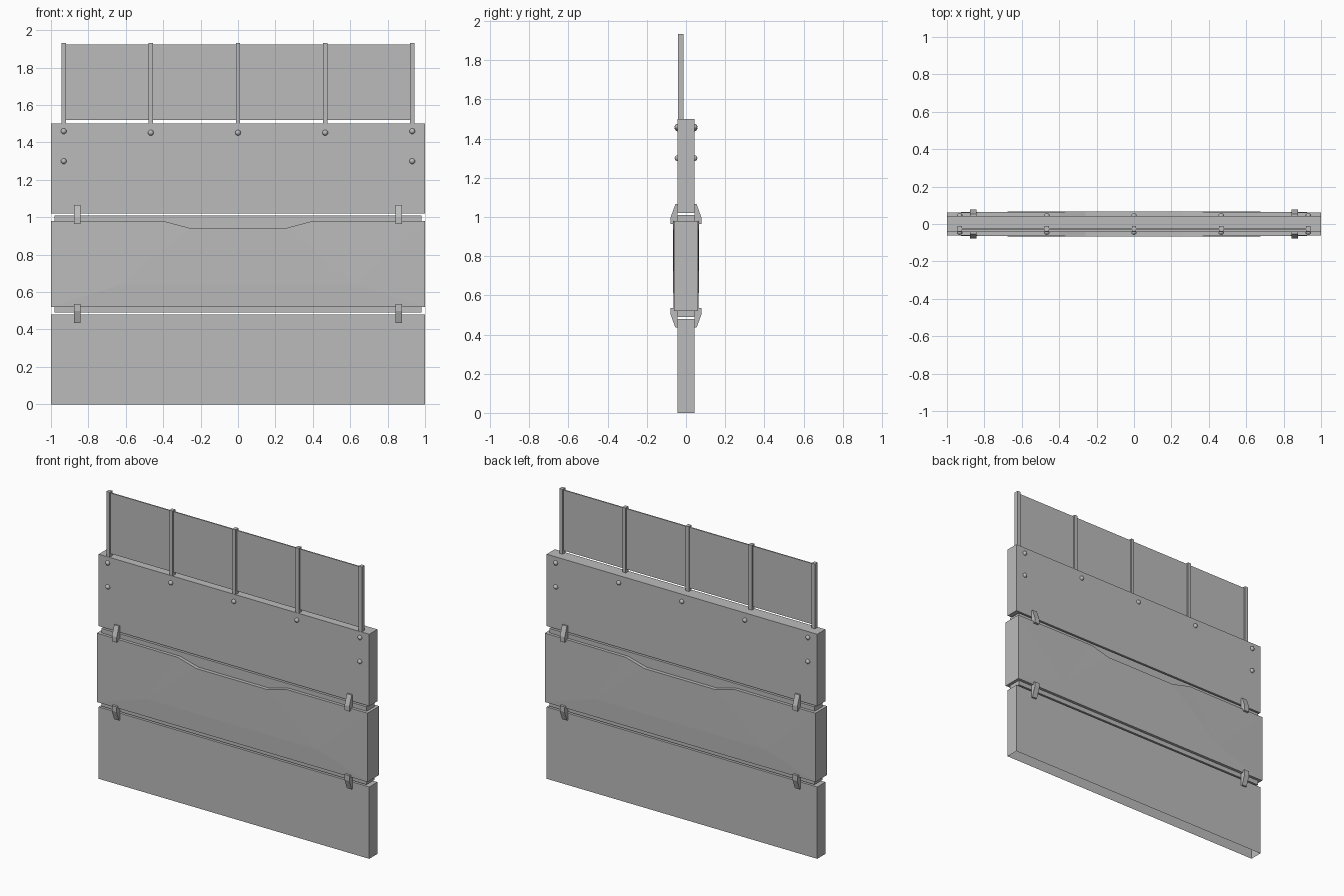
import bpy, bmesh
from math import radians

cube = bpy.data.objects.get("Cube")
if cube:
    bpy.data.objects.remove(cube, do_unlink=True)

grey = bpy.data.materials.new("plain grey")
grey.use_nodes = True
colour = (0.5, 0.5, 0.5, 1)
grey.diffuse_color = colour
grey.node_tree.nodes["Principled BSDF"].inputs["Base Color"].default_value = colour


def finish(name, bm):
    bmesh.ops.recalc_face_normals(bm, faces=bm.faces)
    mesh = bpy.data.meshes.new(name)
    bm.to_mesh(mesh)
    bm.free()
    mesh.materials.append(grey)
    obj = bpy.data.objects.new(name, mesh)
    bpy.context.collection.objects.link(obj)
    return obj


def box(name, x, y, z, open_bottom=False):
    """Box from (min, max) pairs on each axis."""
    bm = bmesh.new()
    bmesh.ops.create_cube(bm, size=1)
    for v in bm.verts:
        v.co = [r[0] + (c + 0.5) * (r[1] - r[0]) for c, r in zip(v.co, (x, y, z))]
    if open_bottom:
        low = [f for f in bm.faces if all(v.co.z < z[0] + 0.001 for v in f.verts)]
        bmesh.ops.delete(bm, geom=low, context='FACES_ONLY')
    return finish(name, bm)


def clip(name, x, side, flip):
    """Wedge clip that bridges two panels; flip mirrors it about mid height."""
    profile = [(0.043, 1.065), (0.054, 1.065), (0.078, 1.0),
               (0.078, 0.965), (0.043, 0.965)]
    bm = bmesh.new()
    verts = [bm.verts.new((x - 0.018, side * y, 1.5 - z if flip else z))
             for y, z in profile]
    face = bm.faces.new(verts)
    new = bmesh.ops.extrude_face_region(bm, geom=[face])["geom"]
    bmesh.ops.translate(bm, vec=(0.036, 0, 0),
                        verts=[v for v in new if isinstance(v, bmesh.types.BMVert)])
    finish(name, bm)


def bolt(name, x, side, z):
    bm = bmesh.new()
    bmesh.ops.create_uvsphere(bm, u_segments=12, v_segments=8, radius=0.015)
    bmesh.ops.translate(bm, vec=(x, side * 0.043, z), verts=bm.verts)
    obj = finish(name, bm)
    bpy.context.view_layer.objects.active = obj
    obj.select_set(True)
    bpy.ops.object.shade_smooth_by_angle(angle=radians(40))
    obj.select_set(False)


# Main slabs and the thinner core that shows in the seams
DEPTH = (-0.043, 0.043)
box("lower_panel", (-1, 1), DEPTH, (0, 0.48), open_bottom=True)
box("upper_panel", (-1, 1), DEPTH, (1.02, 1.5))
box("middle_core", (-0.98, 0.98), DEPTH, (0.49, 1.01))

# Middle panel with a shallow notch in its top edge and slightly bulged faces
outline = [(-1, 0.52, 0.062), (1, 0.52, 0.062), (1, 0.98, 0.062),
           (0.4, 0.98, 0.065), (0.26, 0.943, 0.067),
           (-0.26, 0.943, 0.067), (-0.4, 0.98, 0.065), (-1, 0.98, 0.062)]
bulge = [(-0.63, 0.64, 0.066), (0.63, 0.64, 0.066)]
bm = bmesh.new()
rims = []
for side in (-1, 1):
    rim = [bm.verts.new((x, side * y, z)) for x, z, y in outline]
    a, b = [bm.verts.new((x, side * y, z)) for x, z, y in bulge]
    rims.append(rim)
    for loop in ((rim[0], rim[1], b, a), (rim[1], rim[2], b),
                 (rim[2], rim[3], b), (rim[3], rim[4], b),
                 (rim[4], rim[5], a, b), (rim[5], rim[6], a),
                 (rim[6], rim[7], a), (rim[7], rim[0], a)):
        bm.faces.new(loop)
front, back = rims
for i in range(len(front)):
    j = (i + 1) % len(front)
    bm.faces.new((front[i], front[j], back[j], back[i]))
finish("middle_panel", bm)

# Clips and bolts on both faces
for side, face in ((-1, "front"), (1, "back")):
    for x, hand in ((-0.86, "right"), (0.86, "left")):
        clip(f"upper_clip_{face}_{hand}", x, side, False)
        clip(f"lower_clip_{face}_{hand}", x, side, True)
        bolt(f"low_bolt_{face}_{hand}", x * 1.083, side, 1.3)
    for i in range(-2, 3):
        bolt(f"top_bolt_{face}_{i + 3}", i * 0.466, side, 1.46 if abs(i) == 2 else 1.452)

# Screen on five posts along the top
box("screen", (-0.93, 0.93), (-0.03, -0.022), (1.52, 1.925))
for i in range(-2, 3):
    x = i * 0.466
    box(f"post_{i + 3}", (x - 0.012, x + 0.012), (-0.041, -0.012), (1.49, 1.933))
